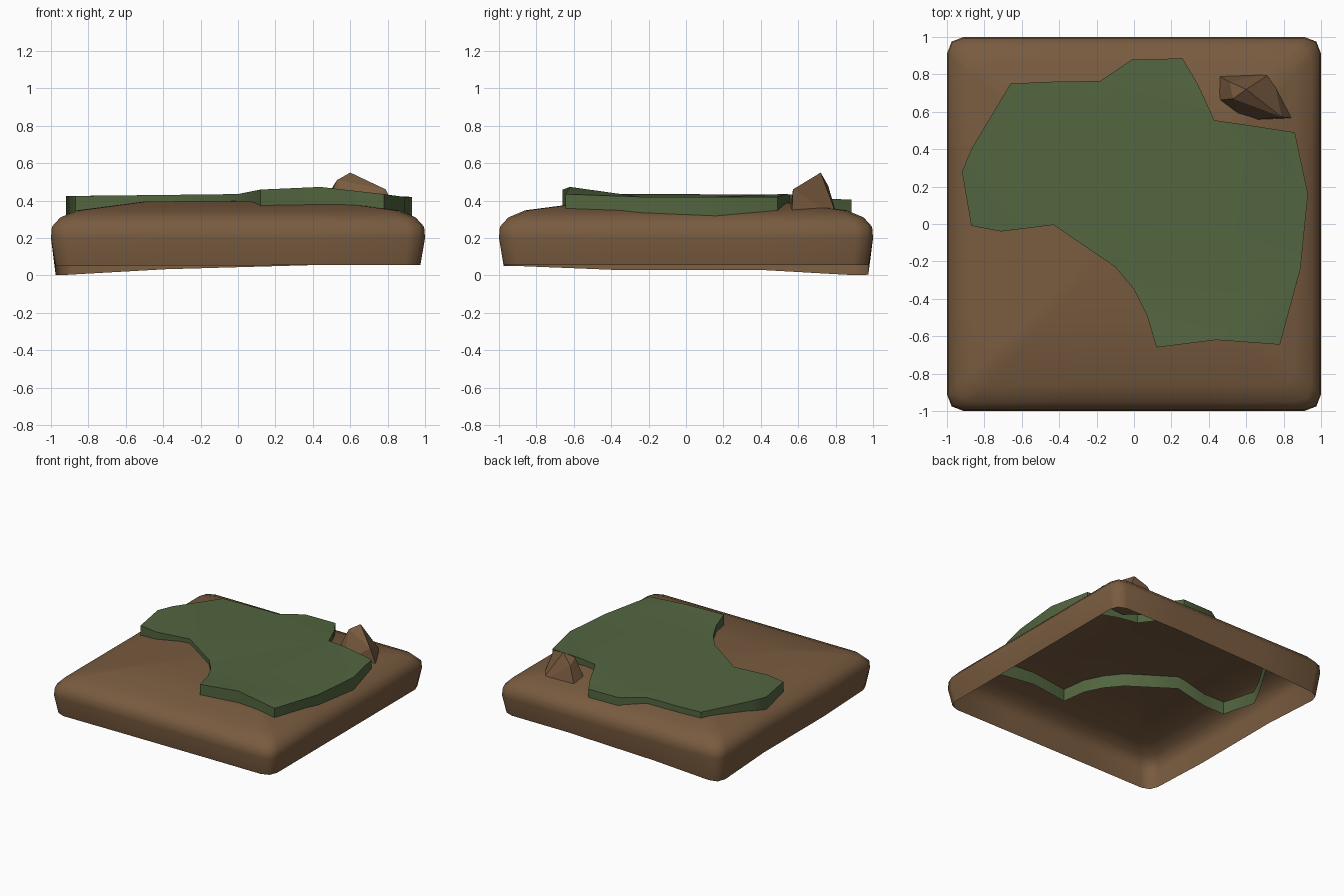
import bpy, bmesh
from mathutils import Vector

if "Cube" in bpy.data.objects:
    bpy.data.objects.remove(bpy.data.objects["Cube"])


def material(name, rgb):
    m = bpy.data.materials.new(name)
    m.diffuse_color = (*rgb, 1)
    m.use_nodes = True
    m.node_tree.nodes["Principled BSDF"].inputs["Base Color"].default_value = m.diffuse_color
    return m


def finish(bm, name, mat, angle=None):
    me = bpy.data.meshes.new(name)
    bm.to_mesh(me)
    bm.free()
    me.materials.append(mat)
    ob = bpy.data.objects.new(name, me)
    bpy.context.collection.objects.link(ob)
    if angle:
        bpy.ops.object.select_all(action='DESELECT')
        ob.select_set(True)
        bpy.context.view_layer.objects.active = ob
        bpy.ops.object.shade_smooth_by_angle(angle=angle)
    return ob


def ramp(t, stops):
    for (a, za), (b, zb) in zip(stops, stops[1:]):
        if t <= b:
            return za + (zb - za) * max(0, (t - a) / (b - a))
    return stops[-1][1]


def ground(x, y):
    return ramp(max(abs(x), abs(y)), [(0.5, 0.395), (0.86, 0.348), (0.95, 0.31)])


def bottom(x, y):
    # uneven lower rim, lowest at the back left corner
    u, v = (x + 1) / 2, (y + 1) / 2
    left = ramp(y, [(-0.9, 0.05), (-0.4, 0.03), (0.4, 0.03), (0.95, 0.0)])
    right = 0.055
    return left + (right - left) * min(1, 2 * u)


dirt = material("dirt", (0.19, 0.105, 0.05))
green = material("grass", (0.085, 0.13, 0.05))

# Dirt slab: open-bottomed shell of rounded square rings
side = [(1, -0.91), (1, -0.4), (1, 0.4), (1, 0.91), (0.975, 0.975)]
outline = []
for k in range(4):
    for x, y in side:
        for _ in range(k):
            x, y = -y, x
        outline.append((x, y))
bm = bmesh.new()
rings = []
for half, z in [(0.975, None), (1.0, 0.2), (0.995, 0.26), (0.95, 0.31), (0.86, 0.348), (0.5, 0.395)]:
    rings.append([bm.verts.new((x * half, y * half, bottom(x, y) if z is None else z))
                  for x, y in outline])
n = len(outline)
for a, b in zip(rings, rings[1:]):
    for i in range(n):
        j = (i + 1) % n
        bm.faces.new((a[i], a[j], b[j], b[i]))
centre = bm.verts.new((0, 0, 0.4))
for i in range(n):
    bm.faces.new((rings[-1][i], rings[-1][(i + 1) % n], centre))
finish(bm, "dirt_slab", dirt, 0.9)

# Grass patch: outline with a sloped border and a skirt sunk through the dirt
patch = [(-0.66, 0.75), (-0.47, 0.76), (-0.18, 0.765), (-0.01, 0.88), (0.26, 0.885),
         (0.34, 0.75), (0.43, 0.555), (0.6, 0.53), (0.86, 0.49), (0.93, 0.16),
         (0.89, -0.24), (0.78, -0.645), (0.44, -0.62), (0.12, -0.66), (0.07, -0.49),
         (0.0, -0.35), (-0.1, -0.23), (-0.43, -0.005), (-0.71, -0.04), (-0.87, -0.01),
         (-0.92, 0.28), (-0.87, 0.4)]
patch.reverse()
bm = bmesh.new()
rim = [bm.verts.new((x, y, 0)) for x, y in patch]
face = bm.faces.new(rim)
bmesh.ops.inset_region(bm, faces=[face], thickness=0.09, use_boundary=True)
outer = set(rim)
for v in bm.verts:
    x, y, _ = v.co
    if v in outer:
        v.co.z = ground(x, y) + 0.002
    else:
        z = ramp(x, [(-0.85, 0.425), (0.0, 0.435), (0.2, 0.475), (0.6, 0.472), (0.85, 0.42)])
        v.co.z = min(z, ramp(y, [(0.2, 0.48), (0.45, 0.445), (0.8, 0.405)]))
skirt = [bm.verts.new((x, y, ground(x, y) - 0.1)) for x, y in patch]
for i in range(len(rim)):
    j = (i + 1) % len(rim)
    bm.faces.new((skirt[i], skirt[j], rim[j], rim[i]))
bmesh.ops.triangulate(bm, faces=[f for f in bm.faces if len(f.verts) > 4])
bmesh.ops.recalc_face_normals(bm, faces=bm.faces[:])
if max(bm.faces, key=lambda f: f.calc_center_median().z).normal.z < 0:
    bmesh.ops.reverse_faces(bm, faces=bm.faces[:])
finish(bm, "grass_patch", green, 0.9)

# Rock: faceted hull
bm = bmesh.new()
base = [(0.43, 0.66), (0.44, 0.8), (0.74, 0.81), (0.86, 0.565), (0.57, 0.55)]
for p in [(x, y, 0.31) for x, y in base] + [
        (0.53, 0.67, 0.51), (0.51, 0.76, 0.48), (0.6, 0.72, 0.55), (0.79, 0.572, 0.46)]:
    bm.verts.new(Vector(p))
bmesh.ops.convex_hull(bm, input=bm.verts[:])
finish(bm, "rock", dirt)
